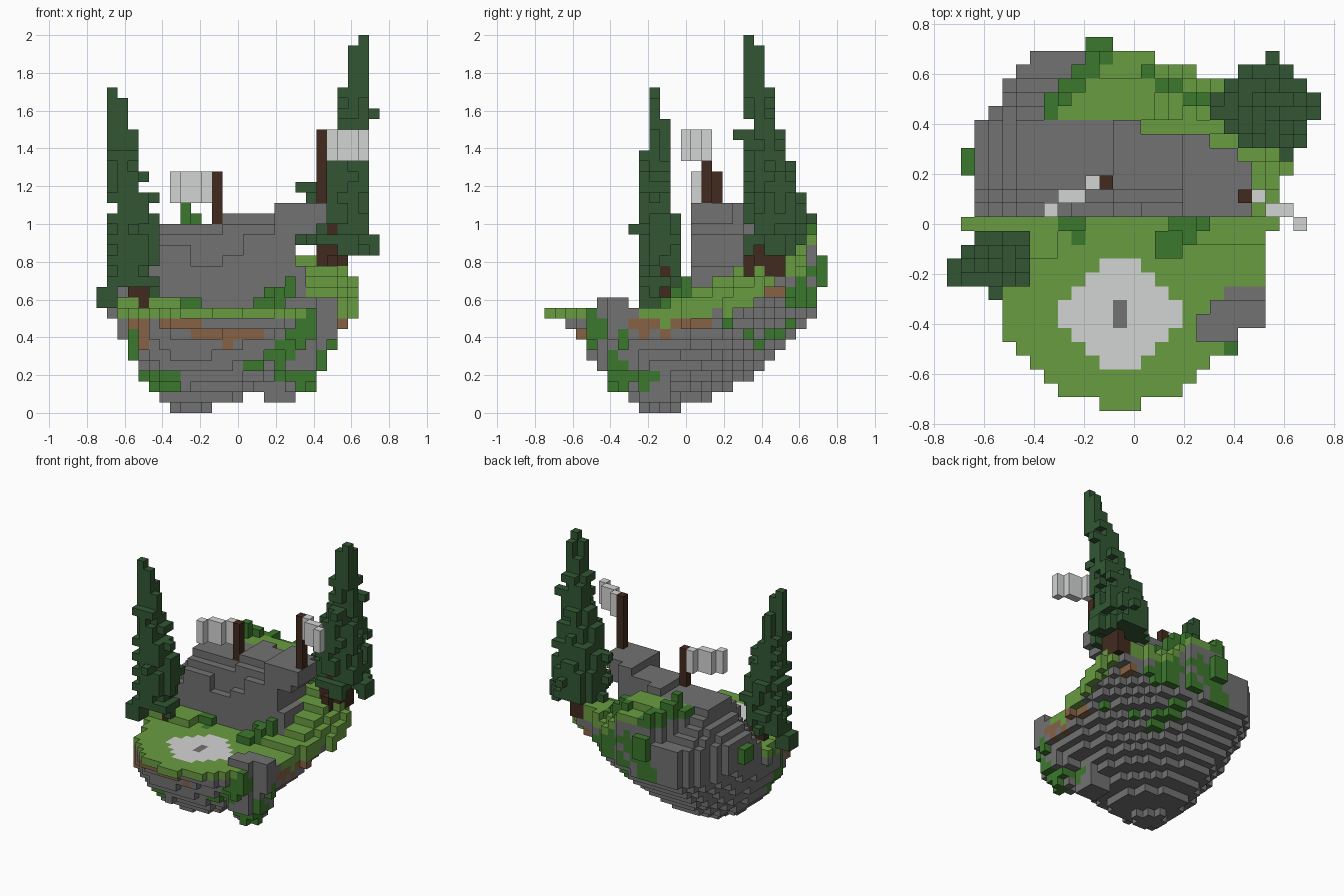
import bpy
import math
import random

random.seed(4)
if "Cube" in bpy.data.objects:
    bpy.data.objects.remove(bpy.data.objects["Cube"])

CELL = 1 / 18          # edge of one block
voxels = {}            # (x, y, z) block -> part name

COLOURS = {
    "rock": (.168, .168, .168),
    "grass": (.142, .335, .054),
    "moss": (.045, .188, .027),
    "dirt": (.24, .122, .057),
    "pine_foliage": (.032, .094, .033),
    "wood": (.053, .024, .014),
    "pale_stone": (.65, .66, .655),
}


def fill(part, xs, ys, zs):
    for x in xs:
        for y in ys:
            for z in zs:
                voxels[x, y, z] = part


# Island outline: first and last block of each row, from front to back
LEFT = [-2, -5, -6, -7, -8, -9, -9, -9, -10, -10, -11, -11, -11, -12,
        -11, -11, -11, -12, -12, -11, -11, -10, -9, -9, -8, -7, -3]
RIGHT = [0, 3, 4, 5, 7, 7, 9, 9, 9, 9, 9, 9, 9, 10,
         10, 10, 10, 11, 11, 11, 11, 10, 9, 6, 4, 1, -2]
# Last rock column of each row behind the meadow
ROCK_END = [6, 6, 6, 6, 5, 5, 0, -6, -7, -6, -5, -4, -4]


def in_crag(x, y):
    return -8 <= y <= -5 and x >= 5 + max(0, y + 7)


def is_rock(x, y):
    return in_crag(x, y) or (y > 0 and x <= ROCK_END[y - 1])


def top_of(x, y):
    if y == 13:
        return 15
    if in_crag(x, y):
        return 11 if y < -5 else 10
    if is_rock(x, y):                       # stepped cliff
        if x == 6:
            return 14
        h = 15 + min(y, 3) + (x > -2) + (x > 3)
        h -= 1.2 * max(0, -8 - x) + 0.8 * max(0, y - 7)
        h -= 2 if y == 1 and -5 < x < 1 else 0
        return max(12, int(h))
    if y <= 0:                              # meadow
        if x < -5 and y > -3:
            return 11
        return 10 + (max(0, y + 3) // 2 if x > 4 else 0)
    if y > 7 and x < 6:                     # rear plateau
        return int((18 if y < 11 else 17) - max(0, x - 1) * 0.9)
    return min(15, 11 + (y + 1) // 2) - (x > 9) - (x > 10)


def bottom_of(x, y):
    if y == 13:
        return 12
    dx, dy = x * CELL + .29, y * CELL + .17
    dx /= .86 if dx > 0 else .36
    dy /= .82 if dy > 0 else .42
    b = 8 * (dx * dx + dy * dy) + .8
    crag = math.hypot(x - 6, y + 6)
    if crag < 3.2:
        b = min(b, 2 + crag * crag * .5)
    return int(b)


# Floating island body
for y in range(-13, 14):
    for x in range(LEFT[y + 13], RIGHT[y + 13] + 1):
        top = top_of(x, y)
        thin = 1 if y < -11 else 2
        turf = 2 if x > 5 and y > -3 else 1
        for z in range(min(bottom_of(x, y), top - thin), top):
            green = not is_rock(x, y) and z >= top - turf
            voxels[x, y, z] = "grass" if green else "rock"

# Hanging knob under the island and overhanging ledge of the cliff
fill("rock", range(3, 6), range(-4, -1), range(1, 4))
fill("rock", range(4, 8), range(1, 6), range(17, 20))
fill("rock", [8], range(1, 5), range(18, 20))


def cast(side, a, z):
    """First block met when looking in from one side."""
    for k in range(-14, 15):
        p = {"front": (a, k, z), "back": (a, -k, z),
             "right": (-k, a, z), "left": (k, a, z)}[side]
        if p in voxels:
            return p


def paint(part, radius, spots):
    hits = [cast(side, a, z) for side, pairs in spots.items() for a, z in pairs]
    for p, old in list(voxels.items()):
        if old == "rock" and any(h and math.dist(p, h) < radius for h in hits):
            voxels[p] = part


# Patches of dirt and moss on the flanks
paint("dirt", 1.2, {
    "front": [(-9, 8), (-9, 7), (-7, 8), (-5, 8), (-3, 7), (-1, 7), (1, 7), (10, 8)],
    "right": [(-4, 8), (-2, 8), (1, 8), (4, 10), (8, 11)],
    "left": [(-4, 8)]})
paint("moss", 1.2, {
    "front": [(-7, 3), (-6, 2), (-10, 6), (-10, 5), (2, 4), (4, 5), (5, 6),
              (6, 7), (6, 3), (7, 2), (7, 8), (9, 6)],
    "right": [(-9, 7), (-7, 4), (-5, 3), (-4, 3), (2, 10), (4, 9), (4, 8), (6, 7),
              (7, 6), (8, 7), (9, 7), (10, 8), (11, 10), (12, 10)],
    "left": [(4, 12), (5, 12), (-4, 4), (-5, 3), (-1, 9)],
    "back": [(0, 13), (-1, 12), (-2, 11), (-3, 10), (-3, 9), (3, 12), (4, 12), (5, 11)]})

# Bushes on the plateau rim and at the foot of the cliff
for x, y, h in [(-6, 8, 18), (-6, 9, 18), (-5, 9, 20), (-5, 10, 19), (-4, 10, 19),
                (-4, 11, 18), (-3, 11, 18), (-3, 12, 18), (-2, 12, 17),
                (1, 11, 18), (2, 10, 18), (3, 10, 17), (4, 9, 16), (5, 9, 15)]:
    fill("moss", [x], [y], range(top_of(x, y) - 1, h))
fill("moss", [-3, -2], [13], range(12, 15))
fill("moss", [2, 3], [-2, -1], [9, 10])
fill("moss", [4], [-1, 0], range(10, 12))
fill("moss", [5], [0], range(11, 13))
fill("moss", [3], [0], range(10, 12))
fill("moss", [-5, -4], [0], [9, 10])
fill("moss", [-4], [-1], [9])
fill("moss", [7], [-9], range(8, 10))

# Paved circle with a dark centre stone, set flush in the meadow
for x in range(-5, 4):
    for y in range(-10, -2):
        if abs(x + 1) + abs(y + 6.5) < 5.1:
            voxels[x, y, 9] = "pale_stone"
fill("rock", [-1], [-7, -6], [9])


def pine(tip, foot, reach, taper, lean, squash):
    """Ragged conifer, upright on its outer side and widening inwards."""
    side = math.copysign(1, tip[0])
    for z in range(foot, tip[2]):
        t = (tip[2] - 1 - z) / (tip[2] - foot)
        grow = reach * min(1, taper * t)
        cx = tip[0] - side * grow * .95
        cy = tip[1] + lean * grow
        for x in range(-12, 13):
            for y in range(-13, 14):
                d = math.hypot(x - cx, (y - cy) * squash)
                gap = (random.random() + .4 * (z % 2)) * min(.9, 2 * t)
                if d < grow + .8 - gap and (x, y, z) not in voxels:
                    voxels[x, y, z] = "pine_foliage"


# Trunks and roots, then foliage
fill("wood", [-9], [-2], range(10, 14))
fill("wood", [-10], [-2], [11])
fill("wood", [9], [7, 8], range(13, 18))
fill("wood", [10], [8, 9], range(13, 17))
fill("wood", [8, 10], [7], range(14, 16))
fill("wood", [9], [6, 9], range(13, 15))
pine((-12, -3, 31), 12, 2.1, 1.6, .15, 1.15)
pine((12, 6, 36), 16, 2.8, 1.25, .95, 1)

# Stray twigs around the foliage
fill("pine_foliage", [-13, -12], [-4, -3], [10, 11])
fill("pine_foliage", [-8], [-3], [11, 12, 20])
fill("pine_foliage", [-10], [-5], [17])
fill("pine_foliage", [12], [9, 10], [15, 16])
fill("pine_foliage", [10, 11], [6], [15, 16])
fill("pine_foliage", [13], [8, 9], [15, 16])
fill("pine_foliage", [12, 13], [8], [28])
fill("pine_foliage", [11], [5, 6], [26])
fill("pine_foliage", [6, 7, 8], [8], [21])


# Flagpoles with rippling banners
def flag(x, y, base, top, ripple):
    fill("wood", [x], [y], range(base, top))
    for dx, dy in ripple:
        fill("pale_stone", [x + dx], [y + dy], range(top - 3, top))


flag(-2, 3, 18, 23, [(-1, 0), (-2, -1), (-3, -1), (-4, -2)])
flag(8, 2, 20, 27, [(1, 0), (2, -1), (3, -1), (4, -2)])


# Turn the exposed block faces of each part into one mesh
def build(part, colour):
    verts, faces = {}, []
    for p in (q for q, name in voxels.items() if name == part):
        for axis in range(3):
            for side in (0, 1):
                n = list(p)
                n[axis] += side * 2 - 1
                if tuple(n) in voxels:
                    continue
                ring = []
                for a, b in ((0, 0), (1, 0), (1, 1), (0, 1)):
                    c = list(p)
                    c[axis] += side
                    c[(axis + 1) % 3] += a
                    c[(axis + 2) % 3] += b
                    ring.append(verts.setdefault(tuple(c), len(verts)))
                faces.append(ring if side else ring[::-1])
    mesh = bpy.data.meshes.new(part)
    mesh.from_pydata([((x - .5) * CELL, (y - .5) * CELL, z * CELL) for x, y, z in verts],
                     [], faces)
    mat = bpy.data.materials.new(part + "_colour")
    mat.use_nodes = True
    mat.diffuse_color = (*colour, 1)
    mat.node_tree.nodes["Principled BSDF"].inputs["Base Color"].default_value = (*colour, 1)
    mesh.materials.append(mat)
    bpy.context.collection.objects.link(bpy.data.objects.new(part, mesh))


for part, colour in COLOURS.items():
    build(part, colour)
